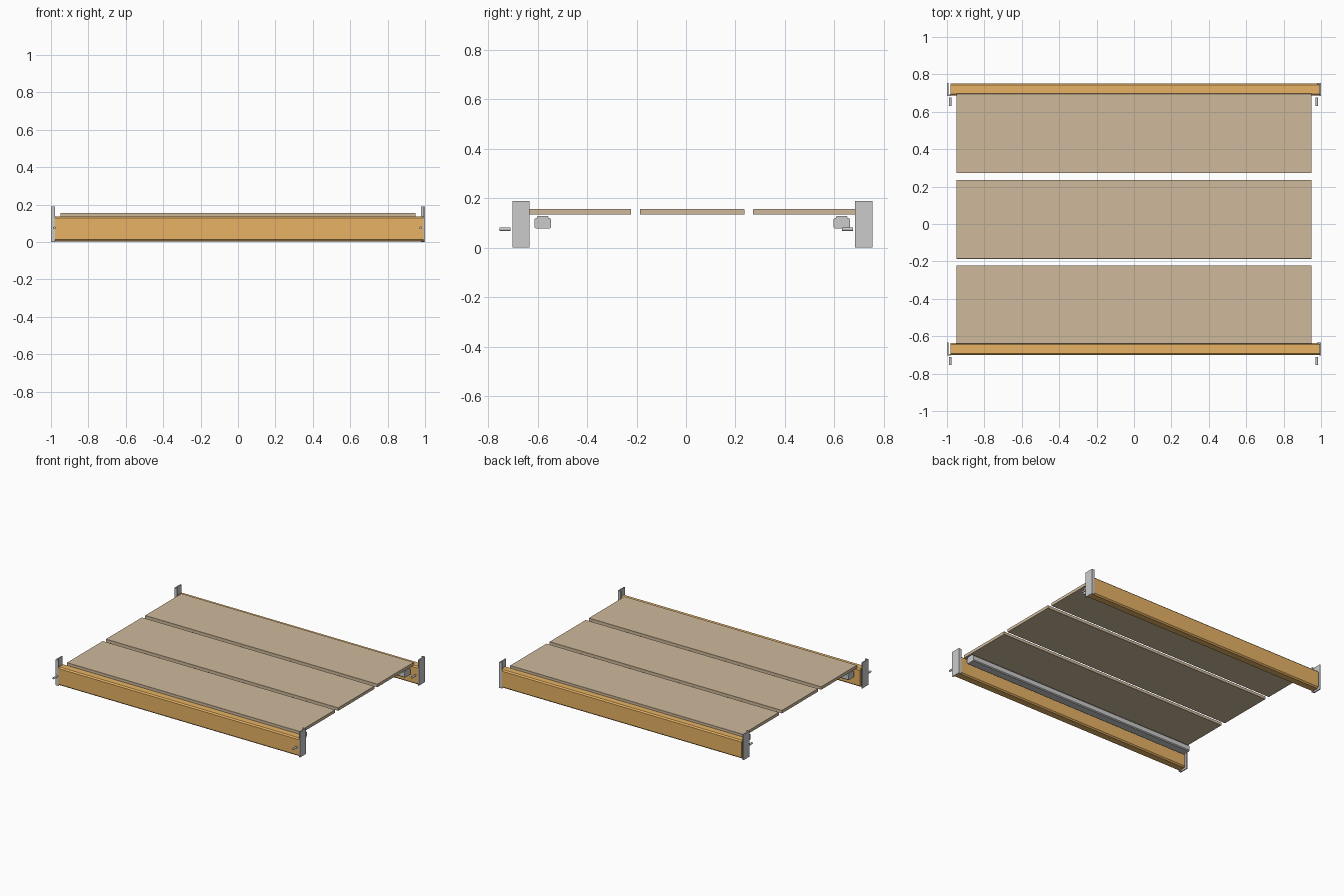
import bpy, bmesh, math
from mathutils import Matrix

if "Cube" in bpy.data.objects:
    bpy.data.objects.remove(bpy.data.objects["Cube"])

def material(name, color):
    m = bpy.data.materials.new(name)
    m.diffuse_color = color
    m.use_nodes = True
    m.node_tree.nodes["Principled BSDF"].inputs["Base Color"].default_value = m.diffuse_color
    return m

ORANGE = material("orange_paint", (0.80, 0.45, 0.13, 1))
WOOD = material("board_wood", (0.62, 0.49, 0.33, 1))

def finish(name, bm, mat=None):
    bmesh.ops.recalc_face_normals(bm, faces=bm.faces)
    me = bpy.data.meshes.new(name)
    bm.to_mesh(me)
    bm.free()
    ob = bpy.data.objects.new(name, me)
    bpy.context.collection.objects.link(ob)
    if mat:
        me.materials.append(mat)
    return ob

def prism(name, pts, lo, hi, axis, mat=None):
    """Extrude a closed profile: (y, z) points along x, or (x, y) points along z."""
    bm = bmesh.new()
    place = (lambda p: (lo, p[0], p[1])) if axis == 'x' else (lambda p: (p[0], p[1], lo))
    step = (hi - lo, 0, 0) if axis == 'x' else (0, 0, hi - lo)
    face = bm.faces.new([bm.verts.new(place(p)) for p in pts])
    ext = bmesh.ops.extrude_face_region(bm, geom=[face], use_keep_orig=True)
    bmesh.ops.translate(bm, vec=step,
                        verts=[v for v in ext['geom'] if isinstance(v, bmesh.types.BMVert)])
    return finish(name, bm, mat)

def chamfered(y0, y1, z0, z1, c):
    return [(y0 + c, z0), (y1 - c, z0), (y1, z0 + c), (y1, z1 - c),
            (y1 - c, z1), (y0 + c, z1), (y0, z1 - c), (y0, z0 + c)]

# Shelf boards
for i, (y0, y1) in enumerate([(-0.641, -0.222), (-0.186, 0.236), (0.272, 0.697)]):
    prism(f"shelf_board_{i + 1}", chamfered(y0, y1, 0.134, 0.156, 0.001), -0.95, 0.95, 'x', WOOD)

T = 0.008  # bracket sheet thickness
for side, y0, y1 in [("front", -0.703, -0.633), ("back", 0.684, 0.754)]:
    # Load beam
    prism(f"{side}_beam", chamfered(y0 + 0.002, y1 - 0.002, 0.003, 0.137, 0.009),
          -0.98, 0.991, 'x', ORANGE)

    # Support rail with a raised top strip
    yc = -0.58 if side == "front" else 0.63
    prism(f"{side}_support_rail", chamfered(yc - 0.034, yc + 0.034, 0.077, 0.121, 0.006),
          -0.945, 0.945, 'x')
    prism(f"{side}_rail_strip", chamfered(yc - 0.023, yc + 0.023, 0.12, 0.128, 0.002),
          -0.945, 0.945, 'x')

    # Angle brackets, turned half a circle between the two ends
    prism(f"{side}_left_bracket",
          [(-1, y0), (-0.978, y0), (-0.978, y0 + T), (-1 + T, y0 + T), (-1 + T, y1), (-1, y1)],
          0, 0.19, 'z')
    prism(f"{side}_right_bracket",
          [(1, y1), (0.978, y1), (0.978, y1 - T), (1 - T, y1 - T), (1 - T, y0), (1, y0)],
          0, 0.19, 'z')

    # Locking pins
    for end, x in [("left", -0.982), ("right", 0.977)]:
        bm = bmesh.new()
        bmesh.ops.create_cone(bm, cap_ends=True, segments=16, radius1=0.007, radius2=0.007,
                              depth=0.044,
                              matrix=Matrix.Translation((x, y0 - 0.030, 0.075))
                              @ Matrix.Rotation(math.pi / 2, 4, 'X'))
        pin = finish(f"{side}_{end}_pin", bm)
        bpy.ops.object.select_all(action='DESELECT')
        pin.select_set(True)
        bpy.context.view_layer.objects.active = pin
        bpy.ops.object.shade_smooth_by_angle()
